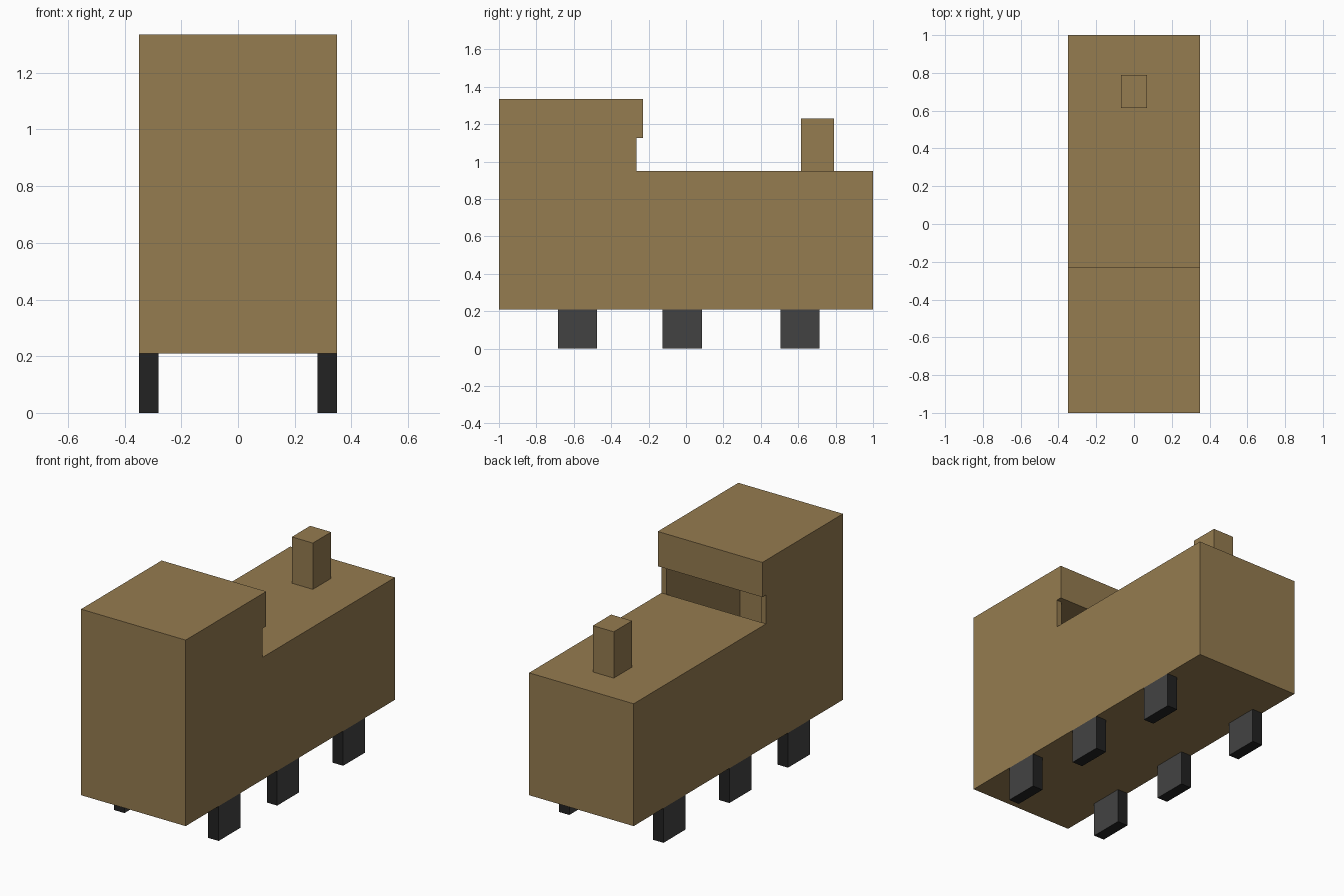
import bpy
import bmesh

default = bpy.data.objects.get("Cube")
if default:
    bpy.data.objects.remove(default, do_unlink=True)


def material(name, color):
    mat = bpy.data.materials.new(name)
    mat.use_nodes = True
    mat.diffuse_color = color
    mat.node_tree.nodes["Principled BSDF"].inputs["Base Color"].default_value = color
    return mat


tan = material("tan_paint", (0.30, 0.20, 0.08, 1))
tread = material("dark_tread", (0.016, 0.016, 0.016, 1))
hub = material("grey_wheel_side", (0.055, 0.055, 0.055, 1))


def box(name, x, y, z, mats=(tan,)):
    """Box from (min, max) ranges on each axis."""
    bm = bmesh.new()
    bmesh.ops.create_cube(bm, size=1)
    for v in bm.verts:
        v.co = [r[0] if c < 0 else r[1] for c, r in zip(v.co, (x, y, z))]
    bm.normal_update()
    if len(mats) > 1:  # second colour on the faces pointing sideways
        for f in bm.faces:
            f.material_index = int(abs(f.normal.x) > 0.5)
    mesh = bpy.data.meshes.new(name)
    bm.to_mesh(mesh)
    bm.free()
    for m in mats:
        mesh.materials.append(m)
    obj = bpy.data.objects.new(name, mesh)
    bpy.context.collection.objects.link(obj)
    return obj


# Main dimensions
half, wall = 0.35, 0.035
base, deck, eave, top = 0.21, 0.95, 1.125, 1.335
front, cab_back, roof_back, rear = -1.0, -0.265, -0.23, 1.0
inner = half - wall

# Long hood and chimney
box("hood", (-half, half), (cab_back, rear), (base, deck))
box("chimney", (-0.07, 0.07), (0.615, 0.79), (deck, 1.23))

# Hollow cab, open at the back above the hood
box("cab_roof", (-half, half), (front, roof_back), (eave, top))
box("cab_front_wall", (-half, half), (front, front + wall), (base, eave))
box("cab_floor", (-inner, inner), (front + wall, cab_back), (base, base + wall))
for side, xs in (("left", (inner, half)), ("right", (-half, -inner))):
    box(f"cab_{side}_wall", xs, (front + wall, cab_back), (base, eave))

# Three wheels on each side
for side, xs in (("left", (0.28, half)), ("right", (-half, -0.28))):
    for place, y in (("front", -0.58), ("middle", -0.02), ("rear", 0.61)):
        box(f"{place}_{side}_wheel", xs, (y - 0.105, y + 0.105), (0, base), (tread, hub))
